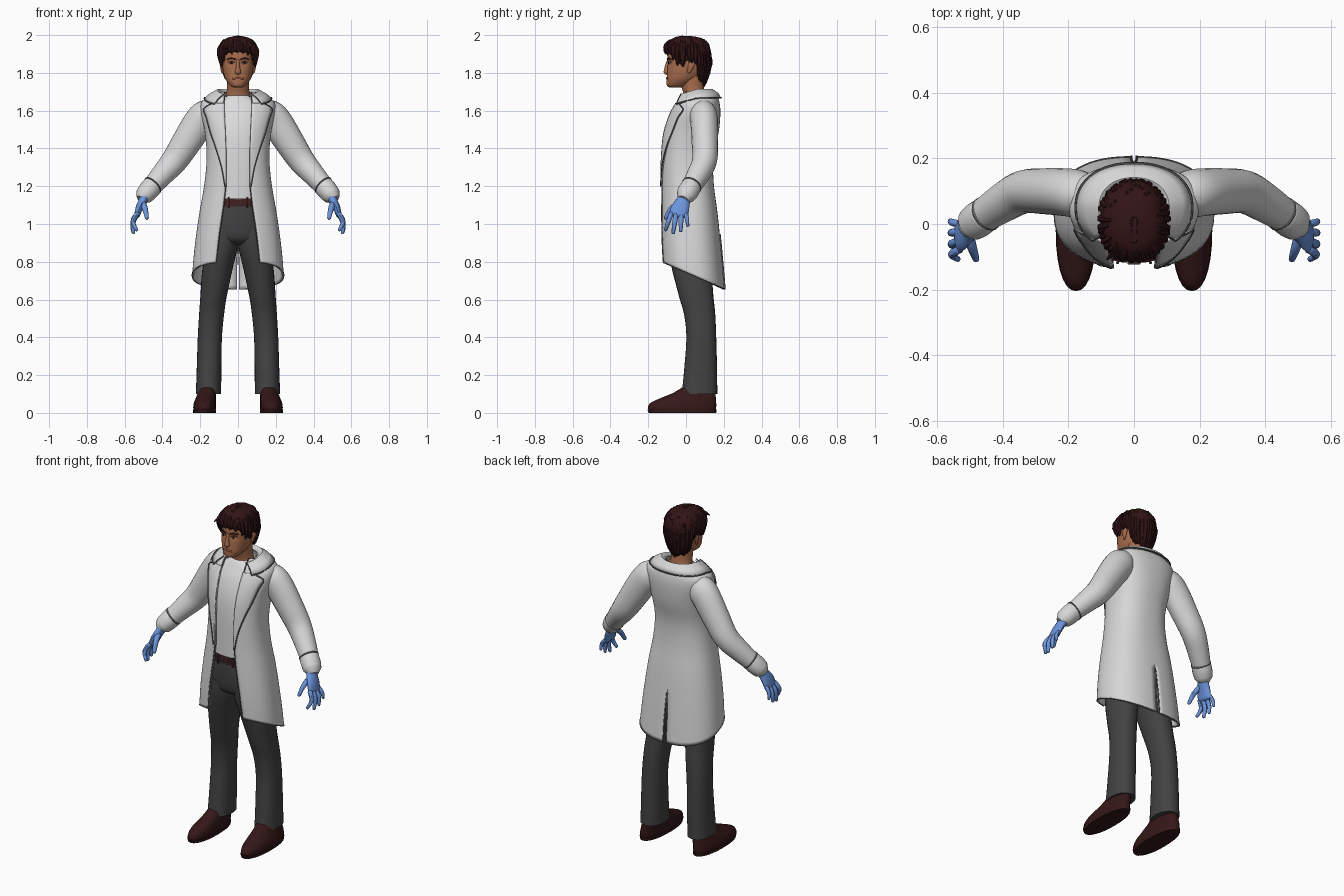
import bpy, math, random
from mathutils import Vector

random.seed(4)
PI = math.pi


def material(name, r, g, b):
    m = bpy.data.materials.new(name)
    m.diffuse_color = (r, g, b, 1)
    return m


COAT = material("coat_white", 0.68, 0.68, 0.69)
SHIRT = material("shirt_white", 0.72, 0.72, 0.73)
SEAM = material("seam_grey", 0.12, 0.12, 0.12)
SKIN = material("skin", 0.40, 0.155, 0.075)
LIP = material("lip", 0.24, 0.075, 0.045)
HAIR = material("hair_brown", 0.032, 0.007, 0.008)
SHOE = material("shoe_brown", 0.036, 0.009, 0.009)
TROUSER = material("trouser_grey", 0.055, 0.055, 0.056)
BELT = material("belt_brown", 0.06, 0.012, 0.012)
GLOVE = material("glove_blue", 0.15, 0.30, 0.72)


def sample(rows, k=4):
    """Smooth curve through rows of numbers."""
    out = []
    for i in range(len(rows) - 1):
        a, b, c, d = rows[max(i - 1, 0)], rows[i], rows[i + 1], rows[min(i + 2, len(rows) - 1)]
        for s in range(k):
            t = s / k
            out.append(tuple(0.5 * (2 * q + (r - p) * t + (2 * p - 5 * q + 4 * r - w) * t * t
                             + (3 * q - p - 3 * r + w) * t ** 3) for p, q, r, w in zip(a, b, c, d)))
    return out + [tuple(rows[-1])]


def at(rows, z):
    """Linear look-up of a table by its first column."""
    z = min(max(z, rows[0][0]), rows[-1][0])
    for a, b in zip(rows, rows[1:]):
        if z <= b[0]:
            f = (z - a[0]) / max(b[0] - a[0], 1e-6)
            return [p + (q - p) * f for p, q in zip(a, b)]
    return list(rows[-1])


def oval(row, t, p=2.0):
    """Point on a superellipse (z, half width, front y, back y, centre x)."""
    z, a, yf, yb = row[:4]
    cx = row[4] if len(row) > 4 else 0
    s, c = math.sin(t), math.cos(t)
    x = math.copysign(abs(s) ** (2 / p), s)
    y = math.copysign(abs(c) ** (2 / p), c)
    return Vector((cx + a * x, (yf + yb) / 2 - (yb - yf) / 2 * y, z))


def front(rows, x, z, p):
    r = at(rows, z)
    k = max(0, 1 - min(abs(x) / r[1], 1) ** p) ** (1 / p)
    return (r[2] + r[3]) / 2 - (r[3] - r[2]) / 2 * k


def grid(name, rows, mat, closed=False, caps=False, mirror=False, solid=0):
    n = len(rows[0])
    verts = [tuple(v) for r in rows for v in r]
    faces = [(i * n + j, i * n + (j + 1) % n, (i + 1) * n + (j + 1) % n, (i + 1) * n + j)
             for i in range(len(rows) - 1) for j in range(n if closed else n - 1)]
    if caps:
        faces += [tuple(reversed(range(n))), tuple(range(len(verts) - n, len(verts)))]
    me = bpy.data.meshes.new(name)
    me.from_pydata(verts, [], faces)
    me.materials.append(mat)
    ob = bpy.data.objects.new(name, me)
    bpy.context.collection.objects.link(ob)
    if mirror:
        ob.modifiers.new("mirror", 'MIRROR').merge_threshold = 0.0005
    if solid:
        m = ob.modifiers.new("thickness", 'SOLIDIFY')
        m.thickness, m.offset = solid, -1
    return ob


def loft(name, rows, mat, n=32, p=2.0, mirror=False, k=4):
    rings = [[oval(r, 2 * PI * j / n, p) for j in range(n)] for r in sample(rows, k)]
    return grid(name, rings, mat, True, True, mirror)


def tube(name, pts, mat, n=10, mirror=True, k=3):
    """Round or flattened limb along points (x, y, z, radius along y, other radius)."""
    pts = sample([q if len(q) == 5 else (*q, q[3]) for q in pts], k)
    c = [Vector(q[:3]) for q in pts]
    rings = []
    for i, q in enumerate(pts):
        t = (c[min(i + 1, len(c) - 1)] - c[max(i - 1, 0)]).normalized()
        ref = Vector((0, 1, 0)) if abs(t.y) < 0.9 else Vector((1, 0, 0))
        u = (ref - t * ref.dot(t)).normalized()
        v = t.cross(u)

        def ring(o, s):
            return [o + (u * math.cos(2 * PI * j / n) * q[3] + v * math.sin(2 * PI * j / n) * q[4]) * s
                    for j in range(n)]
        if i == 0:
            rings.append(ring(c[i] - t * q[4] * 0.6, 0.55))
        rings.append(ring(c[i], 1))
        if i == len(pts) - 1:
            rings.append(ring(c[i] + t * q[4] * 0.6, 0.55))
    return grid(name, rings, mat, True, True, mirror)


def seam(name, pts, r=0.003, mirror=True, mat=SEAM):
    return tube(name, [(*p, r) for p in pts], mat, 6, mirror, 1)


# Coat body: open down the front, slit at the back, hem falling to the rear
P = 2.4
coat = sample([(0.80, .243, -.132, .205), (0.90, .232, -.136, .192), (1.02, .213, -.136, .175),
               (1.20, .180, -.132, .148), (1.35, .166, -.130, .146), (1.48, .175, -.118, .172),
               (1.58, .195, -.085, .182), (1.64, .195, -.052, .178), (1.675, .155, -.03, .165),
               (1.70, .105, -.01, .14)], 5)
gap = [(0.80, .115), (0.95, .098), (1.10, .075), (1.20, .064), (1.40, .066), (1.62, .075), (1.70, .07)]


def coat_row(r):
    z, a = r[:2]
    t0 = math.asin((at(gap, z)[1] / a) ** (P / 2))
    slit = 0.008 * max(0, min(1, (1.0 - z) * 8))
    t1 = PI - math.asin((slit / a) ** (P / 2))
    out = []
    for j in range(29):
        v = oval(r, t0 + (t1 - t0) * j / 28, P)
        v.x = 0 if j == 28 and slit == 0 else v.x
        v.z -= 0.145 * max(0, (1.1 - z) / 0.3) * (v.y + .13) / .335
        out.append(v)
    return out


body = [coat_row(r) for r in coat]
grid("coat_body", body, COAT, mirror=True, solid=0.01)
seam("coat_front_edge", [r[0] for r in body])
seam("coat_hem_edge", body[0], 0.0025)
seam("coat_back_slit", [r[-1] + Vector((0, .001, 0)) for r in body if r[0].z < 1.0], 0.004)

# Lapels lying on the coat front
edge = sample([(1.20, .070), (1.30, .088), (1.40, .118), (1.48, .146), (1.56, .168), (1.61, .182), (1.64, .135)], 3)
lapel = []
for z, x1 in edge:
    x0 = at(gap, z)[1] - 0.002
    lapel.append([Vector((x, front(coat, x, z, P) - 0.009, z))
                  for x in [x0 + (x1 - x0) * j / 6 for j in range(7)]])
grid("lapel", lapel, COAT, mirror=True, solid=0.008)
seam("lapel_edge", [r[-1] for r in lapel], 0.0035)

# Turned-down collar
collar = []
for row in [(1.668, .178, -.085, .186), (1.692, .150, -.07, .172), (1.714, .108, -.05, .142), (1.70, .08, -.03, .115)]:
    r = [oval(row, 0.75 + (PI - 0.75) * j / 20, 2.2) for j in range(21)]
    for v in r:
        v.z -= 0.035 * max(0, min(1, (0.06 - v.y) / 0.12))
    r[-1].x = 0
    collar.append(r)
grid("collar", collar, COAT, mirror=True, solid=0.007)
seam("collar_edge", collar[0], 0.004)
seam("collar_notch", [r[0] for r in collar[:3]], 0.003)

# Sleeves and cuffs
tube("sleeve", [(.13, .09, 1.60, .06, .065), (.17, .092, 1.575, .073, .083), (.21, .097, 1.53, .073, .084),
                (.275, .10, 1.43, .070, .078), (.337, .098, 1.335, .066, .070), (.40, .065, 1.262, .060, .060),
                (.485, .008, 1.165, .048, .047)], COAT, 20, k=4)
tube("cuff", [(.452, .03, 1.203, .053, .054), (.475, .014, 1.176, .056, .054), (.497, -.002, 1.15, .051, .049)], COAT, 20)
tube("cuff_seam", [(.449, .032, 1.206, .0545, .0555), (.452, .030, 1.203, .0555, .0565)], SEAM, 20, k=1)

# Gloved hands
tube("glove_palm", [(.488, .0, 1.165, .034, .03), (.503, -.014, 1.125, .037, .024), (.522, -.030, 1.085, .048, .02),
                    (.535, -.040, 1.045, .05, .015)], GLOVE, 14)
for nm, y0, tip, r in [("index", -.078, (.537, -.108, .968), .0125), ("middle", -.052, (.553, -.068, .952), .013),
                       ("ring", -.025, (.558, -.028, .962), .0125), ("little", .0, (.560, .010, .99), .011)]:
    x1, y1, z1 = tip
    tube("glove_%s_finger" % nm, [(.533, y0, 1.055, r), (.556, (y0 + y1) / 2, (z1 + 1.06) / 2, r),
                                  (x1, y1, z1, r * .7)], GLOVE, 8)
tube("glove_thumb", [(.507, -.03, 1.115, .018), (.492, -.078, 1.08, .015), (.482, -.108, 1.03, .01)], GLOVE, 8)

# Shirt, belt and trousers
loft("shirt", [(1.11, .132, -.112, .11), (1.35, .135, -.114, .115), (1.48, .14, -.104, .14), (1.58, .145, -.075, .14),
               (1.64, .12, -.042, .13), (1.672, .078, -.022, .115), (1.68, .066, -.012, .11)], SHIRT, p=2.4)
loft("belt", [(1.093, .142, -.119, .118), (1.135, .139, -.118, .116)], BELT, p=2.4, k=1)
for s in (-1, 1):
    seam("buckle_side", [(s * .017, -.121, 1.097), (s * .017, -.121, 1.131)], .003, False)
for z in (1.097, 1.131):
    seam("buckle_bar", [(-.017, -.121, z), (.017, -.121, z)], .003, False)
seam("belt_loop", [(.05, -.118, 1.088), (.05, -.118, 1.14)], .005, mat=TROUSER)
loft("trouser_hips", [(0.89, .07, -.06, .08), (0.915, .135, -.098, .125), (0.96, .158, -.112, .14),
                      (1.03, .155, -.116, .14), (1.10, .138, -.114, .115)], TROUSER, p=2.3)
loft("trouser_leg", [(0.10, .067, -.022, .166, .156), (0.25, .065, -.008, .164, .153), (0.40, .064, .002, .16, .149),
                     (0.52, .066, -.010, .155, .140), (0.62, .070, -.038, .145, .129), (0.76, .080, -.074, .135, .109),
                     (0.88, .082, -.100, .13, .084), (0.97, .072, -.105, .125, .075)], TROUSER, 28, 2.2, True)

# Shoes with soles
loft("shoe", [(.012, .058, -.195, .156, .177), (.03, .060, -.202, .16, .177), (.055, .058, -.185, .16, .175),
              (.08, .053, -.13, .158, .17), (.105, .048, -.07, .155, .165), (.135, .045, -.02, .15, .16)],
     SHOE, 28, 2.2, True)
loft("shoe_sole", [(0, .060, -.198, .16, .177), (.018, .062, -.205, .163, .177)], SHOE, 28, 2.2, True, 1)

# Head, neck and face
head = [(1.722, .022, -.085, -.03), (1.733, .042, -.101, .01), (1.76, .063, -.104, .055), (1.79, .075, -.101, .085),
        (1.83, .082, -.098, .10), (1.87, .084, -.099, .11), (1.91, .082, -.097, .112), (1.95, .07, -.08, .1),
        (1.98, .04, -.045, .06)]
HP = 2.2
rings = [[oval(r, 2 * PI * j / 40, HP) for j in range(40)] for r in sample(head, 5)]
for v in (v for r in rings for v in r):          # eye sockets
    if v.y < 0:
        v.y += 0.011 * math.exp(-((abs(v.x) - .034) / .016) ** 2 - ((v.z - 1.853) / .013) ** 2)
grid("head", rings, SKIN, True, True)
loft("neck", [(1.64, .075, -.01, .11), (1.69, .062, -.014, .10), (1.73, .058, -.025, .095), (1.78, .06, -.03, .095)], SKIN)
face = sample(head, 5)


def on_face(x, z, out=0.0):
    return (x, front(face, x, z, HP) - out, z)


tube("nose", [(0, -.092, 1.868, .008, .008), (0, -.102, 1.83, .011, .010), (0, -.106, 1.805, .012, .016),
              (0, -.099, 1.797, .008, .012)], SKIN, 12, False)
tube("ear", [(.082, .028, 1.862, .014, .008), (.089, .03, 1.845, .018, .008), (.083, .015, 1.802, .008, .006)], SKIN)
tube("eye", [(*on_face(.022, 1.851, -.009), .004, .003), (*on_face(.034, 1.853, -.007), .005, .006),
             (*on_face(.046, 1.851, -.009), .004, .003)], SHIRT, 10)
tube("iris", [(*on_face(.034, 1.849, -.001), .005), (*on_face(.034, 1.857, -.001), .005)], HAIR, 8)
seam("eyelid", [on_face(x, z, -.004) for x, z in ((.02, 1.856), (.034, 1.861), (.049, 1.856))], .003, mat=LIP)
seam("eyebrow", [on_face(x, z, .001) for x, z in ((.015, 1.872), (.035, 1.879), (.055, 1.872))], .0045, mat=HAIR)
tube("mouth", [(*on_face(x, z), .004, .0055) for x, z in ((-.028, 1.77), (0, 1.772), (.028, 1.77))], LIP, 8, False)

# Hair: wavy cap that follows a hairline, with loose locks over it
mop = sample([(1.73, .06, -.06, .09), (1.78, .076, -.09, .116), (1.83, .09, -.1, .126), (1.88, .099, -.105, .131),
              (1.92, .102, -.112, .131), (1.96, .088, -.098, .113), (1.985, .058, -.066, .08), (1.996, .012, -.012, .02)], 4)
line = [(0, 1.912), (.75, 1.905), (1.0, 1.865), (1.35, 1.835), (1.5, 1.87), (1.9, 1.855), (2.1, 1.77), (3.15, 1.738)]


def hair_point(t, z, s=1.0):
    v = oval(at(mop, z), t, 2.2)
    return Vector((v.x * s, .01 + (v.y - .01) * s, z))


cap = []
for i in range(17):
    row = []
    for j in range(64):
        t = 2 * PI * j / 64
        low = at(line, min(t, 2 * PI - t))[1]
        z = low + (1.996 - low) * math.sin(PI / 2 * i / 16)
        row.append(hair_point(t, z, 1 + .014 * math.sin(11 * t + 30 * z)))
    cap.append(row)
grid("hair_cap", cap, HAIR, True, False, solid=0.008).data.polygons.foreach_get("index", [0] * 1024)
for i in range(46):
    t = 2 * PI * (i + random.uniform(-.3, .3)) / 46
    low = at(line, abs((t + PI) % (2 * PI) - PI))[1] - random.uniform(.002, .016)
    top = random.uniform(1.94, 1.975)
    lean = random.uniform(-.15, .15)
    pts = [(top, .98, .006), ((low + top) / 2 + .01, 1.0, .012), (low + .015, 1.0, .009), (low, 1.02, .002)]
    tube("hair_lock", [(*hair_point(t + lean * q / 3, z, s), r) for q, (z, s, r) in enumerate(pts)], HAIR, 6, False, 2)
for i in range(9):
    x = -.06 + .015 * i
    tube("hair_top_lock", [(x * .6 + .01, .05, 1.976, .008), (x * .8, -.02, 1.985 - abs(x) * .3, .014),
                           (x, -.08, 1.965 - abs(x) * .3, .013), (x * 1.2 - .01, -.108, 1.925, .003)], HAIR, 6, False, 2)

# Smooth shading that keeps real edges
bpy.ops.object.select_all(action='SELECT')
bpy.context.view_layer.objects.active = bpy.context.selected_objects[0]
bpy.ops.object.shade_smooth_by_angle(angle=math.radians(45))
